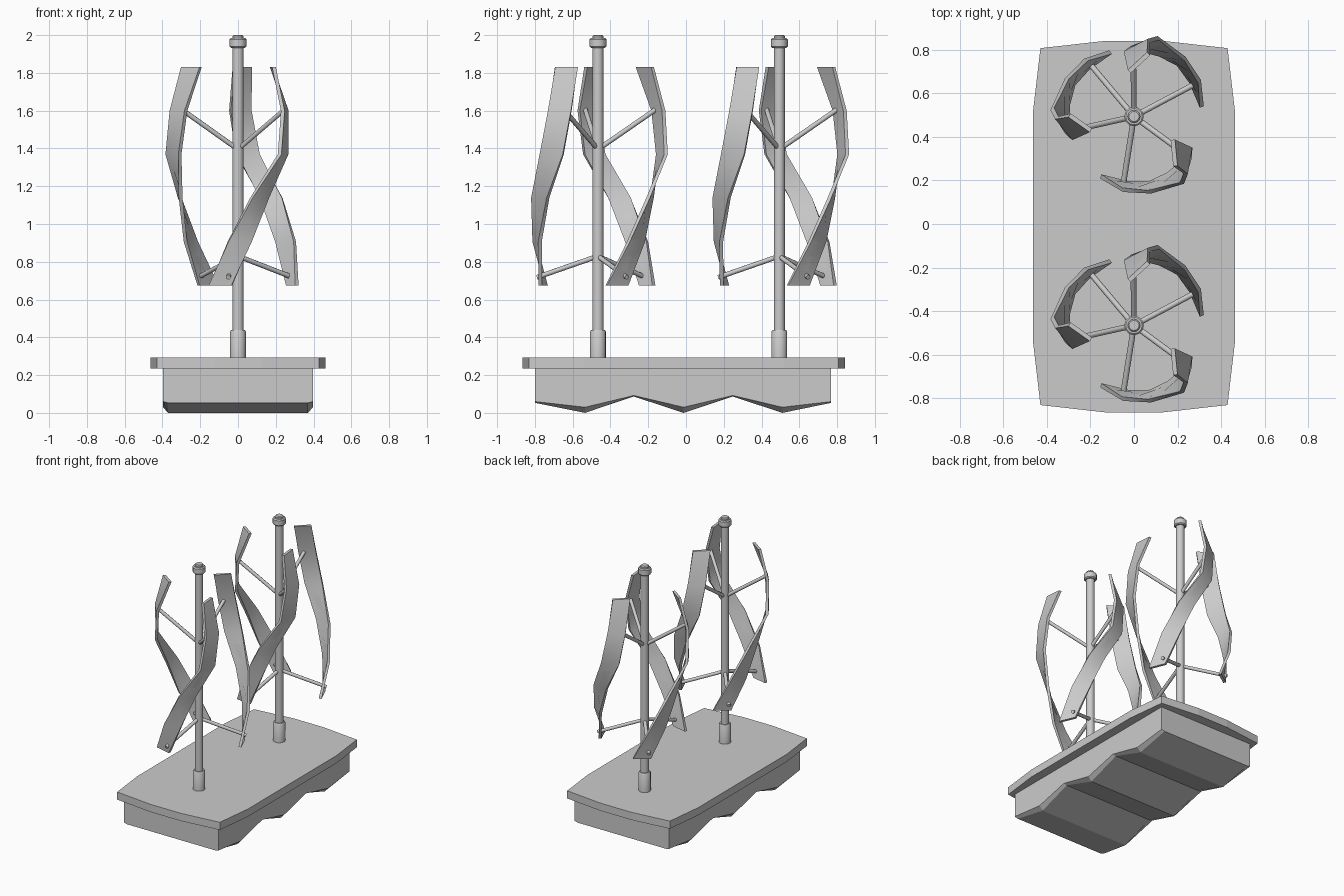
import bpy, bmesh, math
from mathutils import Vector, Matrix

if "Cube" in bpy.data.objects:
    bpy.data.objects.remove(bpy.data.objects["Cube"])

MASTS = (-0.466, 0.494)            # y of the two rotor masts
TURNS = (0, 127, -131)             # blade angles around a mast


def make(name, verts, faces, smooth=False, angle=35):
    me = bpy.data.meshes.new(name)
    me.from_pydata([tuple(v) for v in verts], [], faces)
    bm = bmesh.new()
    bm.from_mesh(me)
    bmesh.ops.recalc_face_normals(bm, faces=bm.faces)
    bm.to_mesh(me)
    bm.free()
    ob = bpy.data.objects.new(name, me)
    bpy.context.collection.objects.link(ob)
    if smooth:
        bpy.ops.object.select_all(action='DESELECT')
        ob.select_set(True)
        bpy.context.view_layer.objects.active = ob
        bpy.ops.object.shade_smooth_by_angle(angle=math.radians(angle))
    return ob


def loft(name, rings, smooth=False, angle=35):
    """Skin equal-length rings and cap both ends."""
    n = len(rings[0])
    faces = [(k * n + i, k * n + (i + 1) % n, (k + 1) * n + (i + 1) % n, (k + 1) * n + i)
             for k in range(len(rings) - 1) for i in range(n)]
    last = (len(rings) - 1) * n
    faces += [tuple(reversed(range(n))), tuple(range(last, last + n))]
    return make(name, [v for r in rings for v in r], faces, smooth, angle)


def lathe(name, profile, y, n=16):
    return loft(name, [[(r * math.cos(2 * math.pi * i / n), y + r * math.sin(2 * math.pi * i / n), z)
                        for i in range(n)] for r, z in profile], True)


def rod(name, a, b, r, n=8):
    a, b = Vector(a), Vector(b)
    u = (b - a).normalized()
    s = u.cross(Vector((0, 0, 1))).normalized()
    t = u.cross(s)
    circle = [(s * math.cos(2 * math.pi * i / n) + t * math.sin(2 * math.pi * i / n)) * r for i in range(n)]
    return loft(name, [[p + c for c in circle] for p in (a, b)], True, 50)


# Deck plate with bowed edges
quarter = [(0.464, 0.53), (0.43, 0.82), (0.128, 0.854)]
outline = (quarter + [(-x, y) for x, y in reversed(quarter)]
           + [(-x, -y) for x, y in quarter] + [(x, -y) for x, y in reversed(quarter)])
loft("deck", [[(x, y - 0.012, z) for x, y in outline] for z in (0.236, 0.294)])

# Hull with a wavy underside and chamfered lower side edges
# y, side edge height, underside height
wave = [(-0.80, 0.06, 0.053), (-0.535, 0.03, 0.0), (-0.277, 0.092, 0.087), (-0.013, 0.03, 0.0),
        (0.247, 0.092, 0.087), (0.51, 0.03, 0.0), (0.768, 0.06, 0.053)]
loft("hull", [[(-0.397, y, 0.24), (-0.397, y, e), (-0.37, y, b),
               (0.37, y, b), (0.397, y, e), (0.397, y, 0.24)] for y, e, b in wave])

# Blade sections: height, trailing edge, leading edge (outer face)
SECTIONS = [(0.675, (-0.155, -0.285), (-0.035, -0.315)),
            (0.906, (-0.05, -0.347), (0.073, -0.317)),
            (1.138, (0.078, -0.354), (0.165, -0.272)),
            (1.369, (0.23, -0.309), (0.267, -0.187)),
            (1.600, (0.247, -0.265), (0.268, -0.143)),
            (1.832, (0.20, -0.226), (0.188, -0.106))]


def blade_ring(z, trail, lead, thick=0.02):
    a, b = Vector((*trail, z)), Vector((*lead, z))
    d = (b - a).normalized()
    inward = Vector((-d.y, d.x, 0)) * thick
    return [a, b, b + inward, a + inward]


for side, y in zip(("front", "back"), MASTS):
    # Mast, foot collar and top bearing
    lathe(side + "_mast", [(0.029, 0.28), (0.029, 1.994), (0.023, 2.0)], y)
    lathe(side + "_collar", [(0.042, 0.285), (0.042, 0.43), (0.037, 0.438)], y)
    lathe(side + "_bearing", [(0.038, 1.933), (0.045, 1.94), (0.045, 1.977), (0.038, 1.984)], y, 12)

    for k, deg in enumerate(TURNS, 1):
        place = Matrix.Translation((0, y, 0)) @ Matrix.Rotation(math.radians(deg), 4, 'Z')
        # Twisted blade
        loft(f"{side}_blade_{k}", [[place @ p for p in blade_ring(*s)] for s in SECTIONS], True)
        # Struts tying the blade to the mast
        rod(f"{side}_upper_strut_{k}", place @ Vector((0, 0, 1.395)),
            place @ Vector((0.245, -0.18, 1.605)), 0.013)
        rod(f"{side}_lower_strut_{k}", place @ Vector((0, 0, 0.83)),
            place @ Vector((-0.051, -0.322, 0.718)), 0.013)
